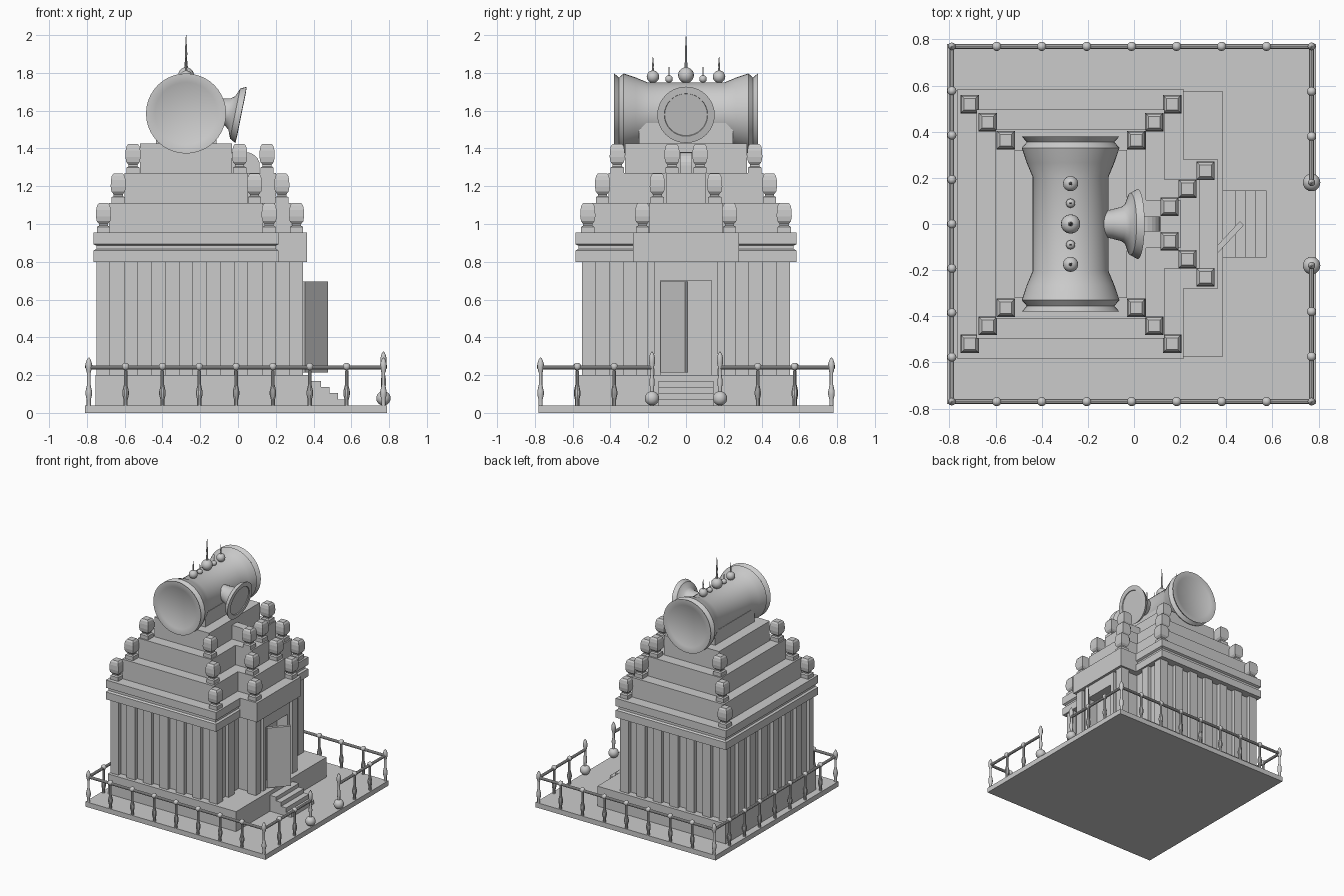
import bpy, bmesh
from math import pi, cos, sin, radians, atan2
from mathutils import Matrix, Vector

if "Cube" in bpy.data.objects:
    bpy.data.objects.remove(bpy.data.objects["Cube"])


def finish(bm, name, smooth=False):
    bmesh.ops.recalc_face_normals(bm, faces=bm.faces)
    me = bpy.data.meshes.new(name)
    bm.to_mesh(me)
    bm.free()
    ob = bpy.data.objects.new(name, me)
    bpy.context.collection.objects.link(ob)
    if smooth:
        bpy.ops.object.select_all(action='DESELECT')
        ob.select_set(True)
        bpy.context.view_layer.objects.active = ob
        bpy.ops.object.shade_smooth_by_angle(angle=radians(35))
    return ob


def add_box(bm, x0, x1, y0, y1, z0, z1):
    m = Matrix.Translation(((x0 + x1) / 2, (y0 + y1) / 2, (z0 + z1) / 2))
    m = m @ Matrix.Diagonal((x1 - x0, y1 - y0, z1 - z0, 1))
    return bmesh.ops.create_cube(bm, size=1, matrix=m)['verts']


def boxes(name, *dims):
    bm = bmesh.new()
    for d in dims:
        add_box(bm, *d)
    return finish(bm, name)


def add_lathe(bm, profile, n, mat, phase=0.0):
    """Revolve (radius, height) points about local z, capping both ends."""
    rings = []
    for r, h in profile:
        rings.append([bm.verts.new(mat @ Vector((r * cos(phase + 2 * pi * i / n),
                                                 r * sin(phase + 2 * pi * i / n), h)))
                      for i in range(n)])
    for a, b in zip(rings, rings[1:]):
        for i in range(n):
            j = (i + 1) % n
            bm.faces.new((a[i], a[j], b[j], b[i]))
    bm.faces.new(rings[0])
    bm.faces.new(rings[-1])


T = Matrix.Translation

# Ground slab, plinth and steps
boxes("ground_slab", (-.81, .79, -.78, .78, 0, .04))
boxes("plinth", (-.755, .385, -.575, .575, .04, .2))
boxes("entry_steps", *[(.38, x, -.145, .145, .04, z) for x, z in
                       ((.44, .168), (.485, .138), (.53, .105), (.575, .07))])

# Wall core with a front bay and door recess
boxes("wall_core", (-.72, .17, -.52, .52, .2, .8), (.17, .25, -.235, .235, .2, .8))
boxes("bay_cheeks", *[(.25, .315, min(a, b), max(a, b), .2, .8)
                      for a, b in ((.135, .235), (-.135, -.235))])
boxes("door_lintel", (.25, .345, -.14, .14, .7, .8))

# Pilasters
P = .073
bm = bmesh.new()
for s in (1, -1):
    def mirrored(x0, x1, y0, y1):
        add_box(bm, x0, x1, min(s * y0, s * y1), max(s * y0, s * y1), .2, .8)
    for i in range(7):
        x = -.75 + i * 2 * P
        mirrored(x, x + P, .5, .55)
    for i in range(1, 4):
        y = .55 - i * 2 * P
        mirrored(-.75, -.70, y - P, y)
    mirrored(.15, .2, .477, .55)
    mirrored(.15, .2, .331, .404)
    mirrored(.272, .345, .20, .265)
    mirrored(.27, .345, .135, .17)
finish(bm, "pilasters")

# Open door leaf
bm = bmesh.new()
vs = add_box(bm, 0, .18, -.012, .012, .215, .695)
bmesh.ops.transform(bm, verts=vs, matrix=T((.345, -.128, 0)) @ Matrix.Rotation(radians(47), 4, 'Z'))
finish(bm, "door_leaf")


# Cornice bands with a sharp groove
def add_square_band(bm, x0, x1, yh, prof):
    rings = [[bm.verts.new(c) for c in ((x0 + d, -yh + d, z), (x1 - d, -yh + d, z),
                                        (x1 - d, yh - d, z), (x0 + d, yh - d, z))]
             for d, z in prof]
    for a, b in zip(rings, rings[1:]):
        for i in range(4):
            j = (i + 1) % 4
            bm.faces.new((a[i], a[j], b[j], b[i]))
    bm.faces.new(rings[0])
    bm.faces.new(rings[-1])


bm = bmesh.new()
add_square_band(bm, -.765, .215, .585, ((0, .8), (0, .86), (.015, .868), (.015, .885), (0, .893), (0, .955)))
finish(bm, "cornice")
boxes("bay_cornice", (.1, .365, -.28, .28, .8, .955))

# Stepped roof tiers, each with its bay projection
for i in range(3):
    d, z = .082 * (i + 1), .955 + .157 * i
    t = [(-.765 + d, .215 - d, -.585 + d * 1.07, .585 - d * 1.07, z, z + .157)]
    if i < 2:
        t.append((-.2, .365 - d, -.28 + d * 1.07, .28 - d * 1.07, z, z + .157))
    boxes("roof_tier_%d" % (i + 1), *t)

# Rounded ridge above the top bay
bm = bmesh.new()
vs = [bm.verts.new((x, -.033, z)) for x, z in
      [(-.05, 1.26), (.115, 1.26)] +
      [(.04 + .075 * cos(a * pi / 12), 1.31 + .07 * sin(a * pi / 12)) for a in range(7)] + [(-.05, 1.38)]]
f = bm.faces.new(vs)
ext = bmesh.ops.extrude_face_region(bm, geom=[f])['geom']
bmesh.ops.translate(bm, vec=(0, .066, 0), verts=[v for v in ext if isinstance(v, bmesh.types.BMVert)])
finish(bm, "ridge_nub")

# Square roof finials on every ledge corner
bm = bmesh.new()
R2 = 2 ** .5
urn = [(r * R2, z) for r, z in ((.035, 0), (.035, .03), (.024, .036), (.024, .045), (.036, .06),
                                (.04, .085), (.039, .12), (.034, .143), (.025, .155))]
for k in range(3):
    d, z = .078 * k, .955 + .157 * k
    for s in (1, -1):
        for x, y in ((-.712 + d, .52 - d), (.165 - d, .52 - d), (.31 - d, .23 - d)):
            add_lathe(bm, urn, 4, T((x, s * y, z)), pi / 4)
finish(bm, "roof_finials")

# Saddle and flared barrel on top
CX, CZ = -.275, 1.585
boxes("barrel_saddle", (CX - .16, CX + .16, -.25, .25, 1.42, 1.535))
half = [(.165, .377), (.17, .38), (.212, .38), (.19, .355), (.212, .33), (.19, .265), (.165, .205)]
bm = bmesh.new()
add_lathe(bm, half + [(r, -h) for r, h in reversed(half)], 40, T((CX, 0, CZ)) @ Matrix.Rotation(pi / 2, 4, 'X'))
finish(bm, "barrel", True)

# Tilted front horn
bm = bmesh.new()
axis = Matrix.Rotation(pi / 2 + .2, 4, 'Y')
add_lathe(bm, [(.05, -.2), (.062, -.12), (.075, -.07), (.09, -.05), (.135, -.032), (.152, 0),
               (.115, .002), (.113, -.004)], 32, T((.016, 0, 1.578)) @ axis)
finish(bm, "front_horn", True)

# Ball-and-spike row on the barrel
bm = bmesh.new()
for y, r, top in ((0, .042, 2.0), (.09, .02, 1.835), (-.09, .02, 1.835), (.175, .033, 1.885), (-.175, .033, 1.885)):
    zc = 1.75 + r * .9
    bmesh.ops.create_uvsphere(bm, u_segments=16, v_segments=10, radius=r, matrix=T((CX, y, zc)))
    h = top - zc
    add_lathe(bm, [(r * .25, r * .8), (r * .12, r * .8 + (h - r * .8) * .3),
                   (r * .16, r * .8 + (h - r * .8) * .45), (.001, h)], 10, T((CX, y, zc)))
finish(bm, "barrel_spikes", True)

# Fence posts
xs = [-.79 + .195 * i for i in range(9)]
ys = [-.77 + .1925 * i for i in range(9)]
corners = [(x, y) for x in (-.79, .77) for y in (-.77, .77)]
mids = [(x, y) for x in xs[1:-1] for y in (-.77, .77)] + [(-.79, y) for y in ys[1:-1]]
mids += [(.77, s * y) for s in (1, -1) for y in (.575, .38)]
stem = [(.011, .04), (.011, .07), (.017, .095), (.017, .115), (.009, .15), (.009, .225)]
bm = bmesh.new()
for x, y in mids:
    add_lathe(bm, stem, 10, T((x, y, 0)))
    bmesh.ops.create_uvsphere(bm, u_segments=12, v_segments=8, radius=.02, matrix=T((x, y, .245)))
bulb = [(.011, .215), (.017, .24), (.017, .26), (.011, .28), (.002, .293)]
for x, y in corners:
    add_lathe(bm, stem + bulb, 12, T((x, y, 0)))
finish(bm, "fence_posts", True)

# Gate posts with ball feet
bm = bmesh.new()
for y in (-.18, .18):
    bmesh.ops.create_uvsphere(bm, u_segments=20, v_segments=12, radius=.038, matrix=T((.77, y, .077)))
    add_lathe(bm, [(.011, .04), (.011, .13), (.014, .17), (.009, .2), (.009, .235), (.016, .265),
                   (.016, .29), (.011, .31), (.002, .325)], 12, T((.77, y, 0)))
finish(bm, "gate_posts", True)

# Handrails
bm = bmesh.new()
for a, b in (((-.79, -.77), (.77, -.77)), ((-.79, .77), (.77, .77)), ((-.79, -.77), (-.79, .77)),
             ((.77, -.77), (.77, -.18)), ((.77, .18), (.77, .77))):
    v = Vector(b) - Vector(a)
    m = T((a[0], a[1], .24)) @ Matrix.Rotation(atan2(v.y, v.x), 4, 'Z') @ Matrix.Rotation(pi / 2, 4, 'Y')
    add_lathe(bm, [(.011, 0), (.011, v.length)], 10, m)
finish(bm, "handrails", True)
